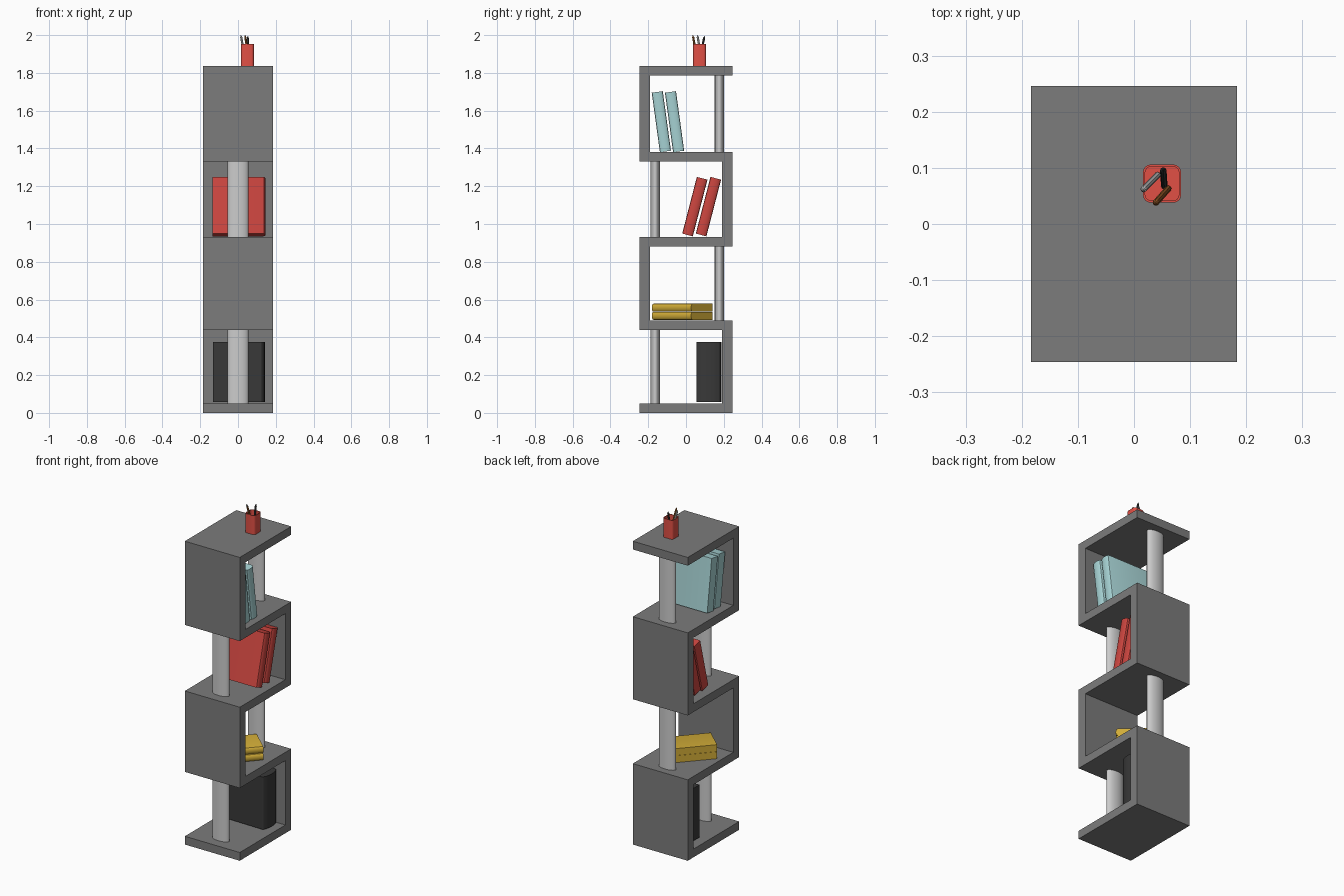
import bpy, bmesh, math
from mathutils import Vector, Matrix

if "Cube" in bpy.data.objects:
    bpy.data.objects.remove(bpy.data.objects["Cube"])


def material(name, rgb):
    m = bpy.data.materials.new(name)
    m.diffuse_color = (*rgb, 1)
    m.use_nodes = True
    m.node_tree.nodes["Principled BSDF"].inputs["Base Color"].default_value = m.diffuse_color
    return m


DARK = material("dark_grey", (0.2, 0.2, 0.2))
RED = material("red", (0.6, 0.06, 0.05))
CUP_RED = material("cup_red", (0.75, 0.08, 0.06))
CYAN = material("pale_cyan", (0.38, 0.64, 0.65))
GOLD = material("gold", (0.65, 0.42, 0.04))
BLACK = material("black", (0.04, 0.04, 0.04))
BROWN = material("brown", (0.3, 0.1, 0.02))


def finish(name, bm, mat=None, matrix=Matrix(), smooth=None):
    bmesh.ops.recalc_face_normals(bm, faces=bm.faces)
    me = bpy.data.meshes.new(name)
    bm.to_mesh(me)
    bm.free()
    ob = bpy.data.objects.new(name, me)
    bpy.context.collection.objects.link(ob)
    ob.matrix_world = matrix
    if mat:
        me.materials.append(mat)
    if smooth:
        bpy.ops.object.select_all(action='DESELECT')
        ob.select_set(True)
        bpy.context.view_layer.objects.active = ob
        bpy.ops.object.shade_smooth_by_angle(angle=math.radians(smooth))
    return ob


def prism(points, direction):
    # closed profile extruded along a vector
    bm = bmesh.new()
    f = bm.faces.new([bm.verts.new(p) for p in points])
    r = bmesh.ops.extrude_face_region(bm, geom=[f])
    verts = [g for g in r["geom"] if isinstance(g, bmesh.types.BMVert)]
    bmesh.ops.translate(bm, verts=verts, vec=Vector(direction))
    return bm


# zigzag shelf: one serpentine profile in the y-z plane
W, O, I = 0.184, 0.246, 0.19
Z = [0, 0.44, 0.88, 1.33, 1.787]
T = 0.05
lo_side = [(-O, 0), (O, 0), (O, Z[1] + T), (-I, Z[1] + T), (-I, Z[2]), (O, Z[2]),
           (O, Z[3] + T), (-I, Z[3] + T), (-I, Z[4]), (O, Z[4]), (O, Z[4] + T)]
hi_side = [(-O, Z[4] + T), (-O, Z[3]), (I, Z[3]), (I, Z[2] + T), (-O, Z[2] + T),
           (-O, Z[1]), (I, Z[1]), (I, T), (-O, T)]
finish("zigzag_shelf", prism([(-W, y, z) for y, z in lo_side + hi_side], (2 * W, 0, 0)), DARK)

# oval posts on the open side of each bay
for i in range(4):
    z0, z1 = Z[i] + T, Z[i + 1]
    y = -0.163 if i % 2 == 0 else 0.177
    bm = bmesh.new()
    bmesh.ops.create_cone(bm, cap_ends=True, segments=32, radius1=1, radius2=1, depth=z1 - z0)
    bmesh.ops.scale(bm, vec=(0.055, 0.025, 1), verts=bm.verts)
    finish("post_%d" % (i + 1), bm, None, Matrix.Translation((0, y, (z0 + z1) / 2)), 40)


def book(name, mat, depth, thick, height, matrix, bulge=0.014):
    # rounded spine on +x, standing on local z = 0
    n = 8
    pts = [(-depth / 2, thick / 2, 0), (-depth / 2, -thick / 2, 0)]
    for k in range(n + 1):
        a = -math.pi / 2 + math.pi * k / n
        pts.append((depth / 2 - bulge + bulge * math.cos(a), thick / 2 * math.sin(a), 0))
    finish(name, prism(pts, (0, 0, height)), mat, matrix, 30)


def leaning(x, y, z, deg):
    return Matrix.Translation((x, y, z)) @ Matrix.Rotation(math.radians(deg), 4, 'X')


# books: one thick black, two leaning red, two leaning cyan
book("black_book", BLACK, 0.275, 0.127, 0.318,
     leaning(0.005, 0.122, 0.058, 0) @ Matrix.Rotation(math.radians(-1), 4, 'Z'), 0.02)
for k in range(2):
    book("red_book_%d" % (k + 1), RED, 0.28, 0.058, 0.31,
         leaning(0.005, 0.008 + 0.072 * k, 0.942, -14.5))
    book("cyan_book_%d" % (k + 1), CYAN, 0.28, 0.059, 0.318,
         leaning(0.005, -0.109 + 0.07 * k, 1.384, 7.8))

# two gold books lying flat, turned on the shelf, spine towards the right
along = Vector((0.67, 0.742, 0)).normalized()
out = Vector((along.y, -along.x, 0))
for k in range(2):
    up = Vector((0, 0, 1))
    c = Vector((-0.005, -0.02, 0.514 + 0.043 * k)) - along * 0.14
    m = Matrix((out, -up, along)).transposed().to_4x4()
    if m.determinant() < 0:
        m = Matrix((out, up, along)).transposed().to_4x4()
    book("gold_book_%d" % (k + 1), GOLD, 0.17, 0.042, 0.28, Matrix.Translation(c) @ m, 0.012)


# pencil cup: hollow rounded square
def rounded(half, r, z):
    out_pts = []
    for q in range(4):
        for k in range(5):
            a = math.pi / 2 * (q + k / 4)
            sx = 1 if q in (0, 3) else -1
            sy = 1 if q in (0, 1) else -1
            out_pts.append((sx * (half - r) + r * math.cos(a),
                            sy * (half - r) + r * math.sin(a), z))
    return out_pts


bm = bmesh.new()
rings = [[bm.verts.new(p) for p in rounded(*ring)] for ring in
         ((0.034, 0.014, 0), (0.034, 0.014, 0.115), (0.03, 0.01, 0.115), (0.03, 0.01, 0.006))]
for a, b in zip(rings, rings[1:]):
    for k in range(len(a)):
        j = (k + 1) % len(a)
        bm.faces.new((a[k], a[j], b[j], b[k]))
bm.faces.new(rings[0])
bm.faces.new(rings[-1])
finish("pencil_cup", bm, CUP_RED, Matrix.Translation((0.05, 0.072, 1.837)), 40)


# pencils leaning in the cup
def pencil(name, mat, foot, tip):
    foot, tip = Vector(foot), Vector(tip)
    d = tip - foot
    L, r = d.length, 0.0058
    bm = bmesh.new()
    for r2, z0, z1 in ((r, 0, L - 0.012), (0.001, L - 0.012, L)):
        bmesh.ops.create_cone(bm, cap_ends=True, segments=8, radius1=r, radius2=r2,
                              depth=z1 - z0, matrix=Matrix.Translation((0, 0, (z0 + z1) / 2)))
    finish(name, bm, mat, Matrix.Translation(foot) @ d.to_track_quat('Z', 'Y').to_matrix().to_4x4())


pencil("grey_pencil", None, (0.042, 0.087, 1.85), (0.015, 0.06, 2.0))
pencil("brown_pencil", BROWN, (0.061, 0.063, 1.85), (0.037, 0.036, 2.0))
pencil("black_pencil", BLACK, (0.054, 0.068, 1.85), (0.052, 0.098, 1.995))
